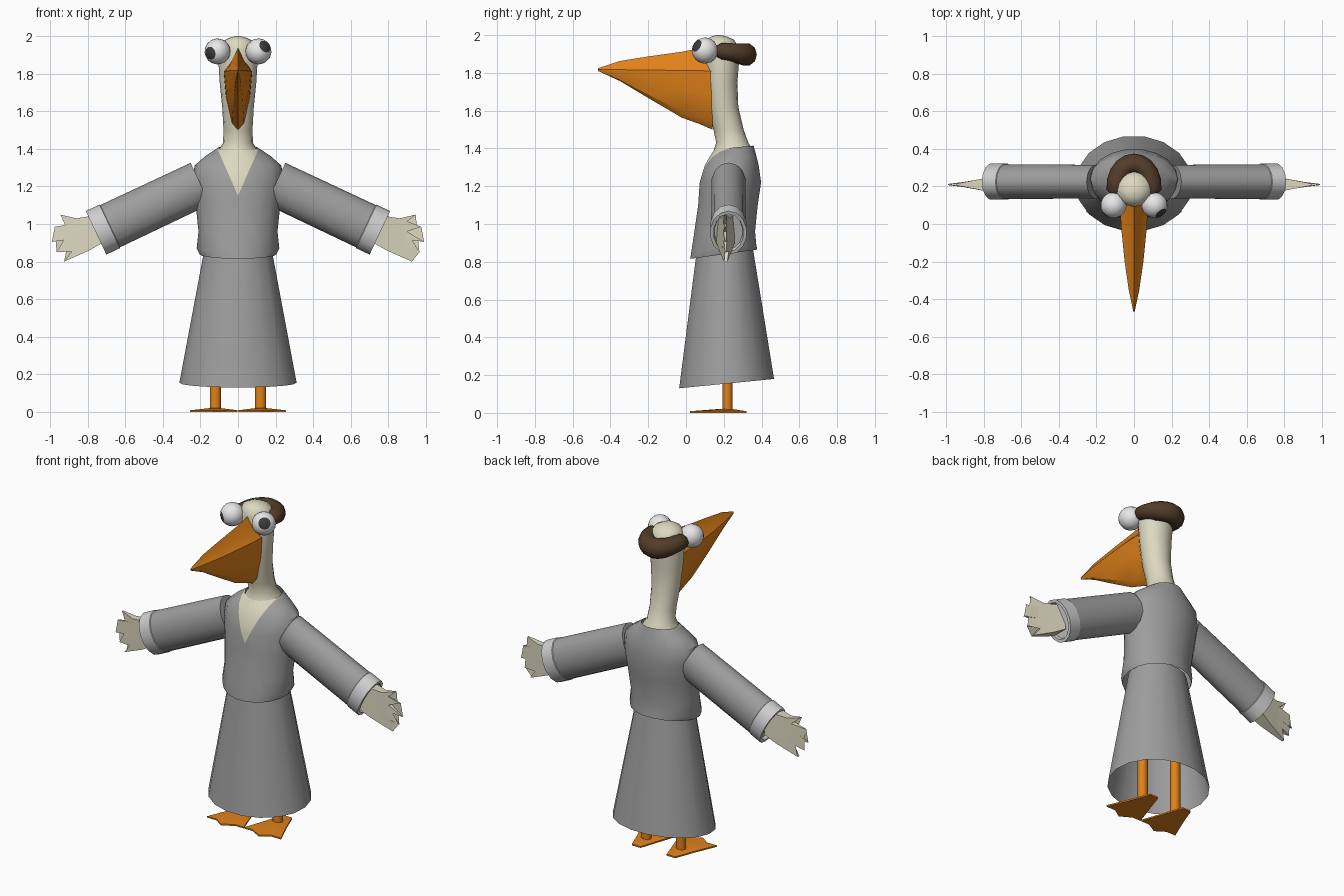
import bpy, bmesh, math
from mathutils import Vector as V

if "Cube" in bpy.data.objects:
    bpy.data.objects.remove(bpy.data.objects["Cube"])


def material(name, rgb):
    m = bpy.data.materials.new(name)
    m.diffuse_color = (*rgb, 1)
    m.use_nodes = True
    m.node_tree.nodes["Principled BSDF"].inputs["Base Color"].default_value = m.diffuse_color
    return m


GREY = material("grey cloth", (0.34, 0.34, 0.34))
CUFF = material("pale cuff", (0.62, 0.62, 0.62))
CREAM = material("cream feathers", (0.72, 0.69, 0.53))
ORANGE = material("orange", (0.75, 0.22, 0.01))
BROWN = material("brown hair", (0.085, 0.045, 0.022))
WHITE = material("eye white", (0.82, 0.82, 0.82))
DARK = material("pupil", (0.045, 0.045, 0.045))


def finish(name, bm, mats, angle=40):
    bmesh.ops.recalc_face_normals(bm, faces=bm.faces[:])
    me = bpy.data.meshes.new(name)
    bm.to_mesh(me)
    bm.free()
    ob = bpy.data.objects.new(name, me)
    for m in mats:
        me.materials.append(m)
    bpy.context.collection.objects.link(ob)
    bpy.ops.object.select_all(action='DESELECT')
    ob.select_set(True)
    bpy.context.view_layer.objects.active = ob
    bpy.ops.object.shade_smooth_by_angle(angle=math.radians(angle))
    return ob


def ring(c, u, v, n):
    c, u, v = V(c), V(u), V(v)
    return [c + u * math.cos(2 * math.pi * i / n) + v * math.sin(2 * math.pi * i / n)
            for i in range(n)]


def loft(rings, start=False, end=False):
    bm = bmesh.new()
    rows = [[bm.verts.new(p) for p in r] for r in rings]
    n = len(rows[0])
    for a, b in zip(rows, rows[1:]):
        for i in range(n):
            j = (i + 1) % n
            bm.faces.new((a[i], a[j], b[j], b[i]))
    if start:
        bm.faces.new(rows[0][::-1])
    if end:
        bm.faces.new(rows[-1])
    return bm


def body(profile, n):
    # rows of: z, half width, centre y, half depth, tilt
    return [ring((0, y, z), (rx, 0, 0), (0, ry, t), n) for z, rx, y, ry, t in profile]


# Skirt, open underneath
finish("skirt", loft(body([(0.155, 0.312, 0.215, 0.255, 0.025),
                           (0.87, 0.178, 0.205, 0.15, 0.01)], 18)), [GREY])

# Jacket with the V neck cut into its front
bm = loft(body([(0.84, 0.205, 0.2, 0.18, 0.025), (0.87, 0.22, 0.2, 0.175, 0.02),
                (0.96, 0.21, 0.205, 0.163, 0), (1.1, 0.225, 0.222, 0.16, 0),
                (1.22, 0.238, 0.235, 0.165, 0), (1.31, 0.232, 0.242, 0.145, 0),
                (1.36, 0.175, 0.248, 0.125, 0.005), (1.405, 0.108, 0.255, 0.105, 0.01)], 18))
for s in (1, -1):
    geom = [f for f in bm.faces if f.calc_center_median().y < 0.26]
    geom += list({e for f in geom for e in f.edges}) + list({v for f in geom for v in f.verts})
    bmesh.ops.bisect_plane(bm, geom=geom, plane_co=(0, 0, 1.15),
                           plane_no=(-s * 0.25, 0, 0.11), dist=1e-5)
for f in bm.faces:
    c = f.calc_center_median()
    f.material_index = int(c.y < 0.25 and c.z > 1.15 + abs(c.x) * 2.27)
finish("jacket", bm, [GREY, CREAM])

# Neck and head
finish("neck_and_head", loft(body([
    (1.36, 0.115, 0.25, 0.11, 0), (1.40, 0.1, 0.25, 0.1, 0), (1.43, 0.08, 0.245, 0.085, 0),
    (1.5, 0.077, 0.225, 0.08, 0), (1.62, 0.084, 0.197, 0.08, 0), (1.75, 0.097, 0.188, 0.084, 0),
    (1.86, 0.104, 0.188, 0.093, 0), (1.93, 0.1, 0.186, 0.094, 0), (1.975, 0.078, 0.18, 0.075, 0),
    (1.993, 0.04, 0.175, 0.04, 0), (2.0, 0.01, 0.172, 0.01, 0)], 16), end=True), [CREAM], 60)

# Beak: ridged upper half and hanging pouch
rings = []
for y, w, zt, zm, zb in [(0.14, 0.076, 1.95, 1.81, 1.5), (0.07, 0.074, 1.93, 1.812, 1.53),
                         (-0.02, 0.068, 1.912, 1.813, 1.562), (-0.2, 0.05, 1.887, 1.815, 1.667),
                         (-0.35, 0.028, 1.863, 1.817, 1.757), (-0.465, 0.004, 1.825, 1.818, 1.81)]:
    half = [(0.42 * w, zm + 0.45 * (zt - zm)), (w, zm),
            (0.85 * w, zm - 0.42 * (zm - zb)), (0.42 * w, zm - 0.88 * (zm - zb))]
    rings.append([V((0, y, zt))] + [V((x, y, z)) for x, z in half] + [V((0, y, zb))]
                 + [V((-x, y, z)) for x, z in reversed(half)])
finish("beak", loft(rings, end=True), [ORANGE], 30)

# Hair: horseshoe around the back of the head
rings = []
for i in range(13):
    a = math.radians(-25 + 230 * i / 12)
    back = max(0, math.sin(a))
    k = 0.45 if i in (0, 12) else 1
    out = V((math.cos(a), math.sin(a), 0))
    c = V((0.092 * out.x, 0.2 + 0.12 * out.y, 1.915 - 0.018 * back))
    rings.append(ring(c, out * 0.055 * k, (0, 0, (0.045 + 0.016 * back) * k), 10))
finish("hair", loft(rings, True, True), [BROWN], 50)

for s, side in ((1, "right"), (-1, "left")):
    # Eye, with its pole turned towards the pupil
    bm = bmesh.new()
    bmesh.ops.create_uvsphere(bm, u_segments=16, v_segments=12, radius=0.069)
    for f in bm.faces:
        f.material_index = int(f.calc_center_median().z > 0.058)
    look = V((0.55, -0.7, 0.42)) if s > 0 else V((-0.62, -0.75, -0.15))
    bm.transform(look.to_track_quat('Z', 'Y').to_matrix().to_4x4())
    bmesh.ops.translate(bm, vec=(s * 0.109, 0.1, 1.918), verts=bm.verts)
    finish(side + "_eye", bm, [WHITE, DARK], 60)

    # Sleeve and cuff
    a, b = V((0.2 * s, 0.225, 1.215)), V((0.755 * s, 0.225, 0.953))
    d = (b - a).normalized()
    up = V((-d.z * s, 0, d.x * s))

    def arm(c, r, depth):
        return ring(c, up * r, (0, depth, 0), 14)
    finish(side + "_sleeve", loft([arm(a, 0.122, 0.092), arm(b - d * 0.08, 0.124, 0.094)],
                                  True, True), [GREY])
    finish(side + "_cuff", loft([arm(b - d * 0.085, 0.122, 0.092), arm(b - d * 0.08, 0.128, 0.098),
                                 arm(b, 0.128, 0.098), arm(b, 0.11, 0.08),
                                 arm(b - d * 0.02, 0.105, 0.075)], True, True), [CUFF])

    # Feathered hand: flat wedge with four pointed fingers
    pts = [(0.72, 0.9), (0.735, 1.05), (0.86, 1.03), (0.945, 1.05), (0.885, 1.0), (0.975, 0.985),
           (0.9, 0.96), (0.99, 0.905), (0.885, 0.92), (0.965, 0.85), (0.86, 0.885),
           (0.925, 0.8), (0.79, 0.86)]
    bm = bmesh.new()
    rows = []
    for k in (-1, 1):
        rows.append([bm.verts.new((s * x, 0.21 + k * max(0.003, 0.042 * (0.97 - x) / 0.22), z))
                     for x, z in pts])
        bm.faces.new(rows[-1])
    for i in range(len(pts)):
        j = (i + 1) % len(pts)
        bm.faces.new((rows[0][i], rows[0][j], rows[1][j], rows[1][i]))
    bmesh.ops.triangulate(bm, faces=bm.faces[:])
    finish(side + "_hand", bm, [CREAM], 30)

    # Leg
    x = 0.12 * s
    finish(side + "_leg", loft([ring((x, 0.22, z), (0.03, 0, 0), (0, 0.027, 0), 10)
                                for z in (0.005, 0.4)], True, True), [ORANGE])

    # Webbed foot: scalloped fan rising to the ankle
    pts = [(0.03, 0.32), (0.075, 0.2), (0.135, 0.06), (0.07, 0.06), (0.01, 0.02), (-0.06, 0.06),
           (-0.118, 0.06), (-0.07, 0.2), (-0.03, 0.32)]
    bm = bmesh.new()
    low = [bm.verts.new((x + s * px, py, 0)) for px, py in pts]
    top = [bm.verts.new((x + s * px, py, 0.009)) for px, py in pts]
    peak = bm.verts.new((x, 0.22, 0.024))
    bm.faces.new(low)
    for i in range(len(pts)):
        j = (i + 1) % len(pts)
        bm.faces.new((low[i], low[j], top[j], top[i]))
        bm.faces.new((top[i], top[j], peak))
    finish(side + "_foot", bm, [ORANGE], 20)
